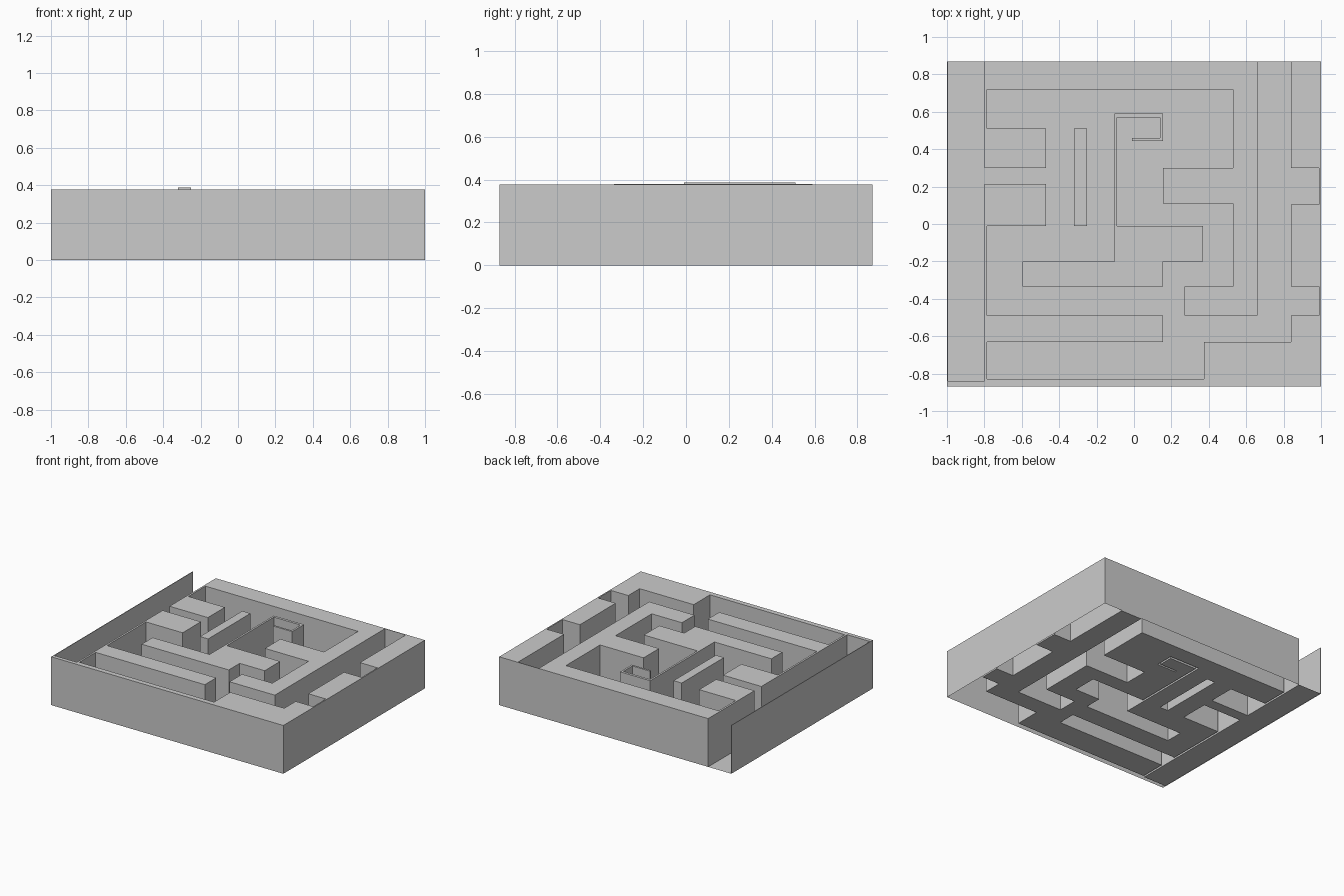
import bpy, bmesh

if "Cube" in bpy.data.objects:
    bpy.data.objects.remove(bpy.data.objects["Cube"])

def finish(name, bm):
    mesh = bpy.data.meshes.new(name)
    bm.to_mesh(mesh)
    bm.free()
    ob = bpy.data.objects.new(name, mesh)
    bpy.context.collection.objects.link(ob)
    return ob

def wall(name, outline, height):
    """Closed outline raised to a capped wall with an open underside."""
    bm = bmesh.new()
    low = [bm.verts.new((x, y, 0)) for x, y in outline]
    top = [bm.verts.new((x, y, height)) for x, y in outline]
    cap = bm.faces.new(top)
    n = len(outline)
    for i in range(n):
        j = (i + 1) % n
        bm.faces.new((low[i], low[j], top[j], top[i]))
    bmesh.ops.recalc_face_normals(bm, faces=bm.faces[:])
    cap.normal_update()
    if cap.normal.z < 0:
        bmesh.ops.reverse_faces(bm, faces=bm.faces[:])
    bmesh.ops.triangulate(bm, faces=[cap])
    return finish(name, bm)

def inside(x, y, poly):
    hit = False
    for (x1, y1), (x2, y2) in zip(poly, poly[1:] + poly[:1]):
        if (y1 > y) != (y2 > y) and x < x1 + (y - y1) * (x2 - x1) / (y2 - y1):
            hit = not hit
    return hit

# Border with every wall that grows out of it, open at the back left entrance
border = [
    (-.8, .87), (-.8, .3), (-.47, .3), (-.47, .51), (-.785, .51), (-.785, .72),
    (.53, .72), (.53, .3), (.155, .3), (.155, .11), (.53, .11), (.53, -.335),
    (.27, -.335), (.27, -.49), (.66, -.49), (.66, .865), (.84, .865), (.84, .3),
    (.99, .3), (.99, .105), (.84, .105), (.84, -.335), (.99, -.335), (.99, -.49),
    (.84, -.49), (.84, -.63), (.375, -.63), (.375, -.83), (-.785, -.83),
    (-.785, -.63), (.155, -.63), (.155, -.49), (-.785, -.49), (-.785, -.01),
    (-.47, -.01), (-.47, .215), (-.8, .215), (-.8, -.84), (-.995, -.84),
    (-.995, .87), (-1, .87), (-1, -.87), (1, -.87), (1, .87)]

# Central island with its thin hooked wall
island = [
    (-.595, -.2), (-.105, -.2), (-.105, .59), (.155, .59), (.155, .445),
    (-.01, .445), (-.01, .46), (.14, .46), (.14, .57), (-.09, .57),
    (-.09, -.01), (.37, -.01), (.37, -.2), (.155, -.2), (.155, -.335),
    (-.595, -.335)]

# Free-standing bar
bar = [(-.32, -.01), (-.25, -.01), (-.25, .51), (-.32, .51)]

outlines = [border, island, bar]
wall("border_walls", border, .376)
wall("centre_wall", island, .378)
wall("free_bar", bar, .387)

# Corridor floor: fills only the cells not covered by walls
xs = sorted({p[0] for o in outlines for p in o})
ys = sorted({p[1] for o in outlines for p in o})
bm = bmesh.new()
for x0, x1 in zip(xs, xs[1:]):
    for y0, y1 in zip(ys, ys[1:]):
        if not any(inside((x0 + x1) / 2, (y0 + y1) / 2, o) for o in outlines):
            bm.faces.new([bm.verts.new((x, y, 0)) for x, y in
                          ((x0, y0), (x1, y0), (x1, y1), (x0, y1))])
bmesh.ops.remove_doubles(bm, verts=bm.verts[:], dist=1e-4)
finish("corridor_floor", bm)
